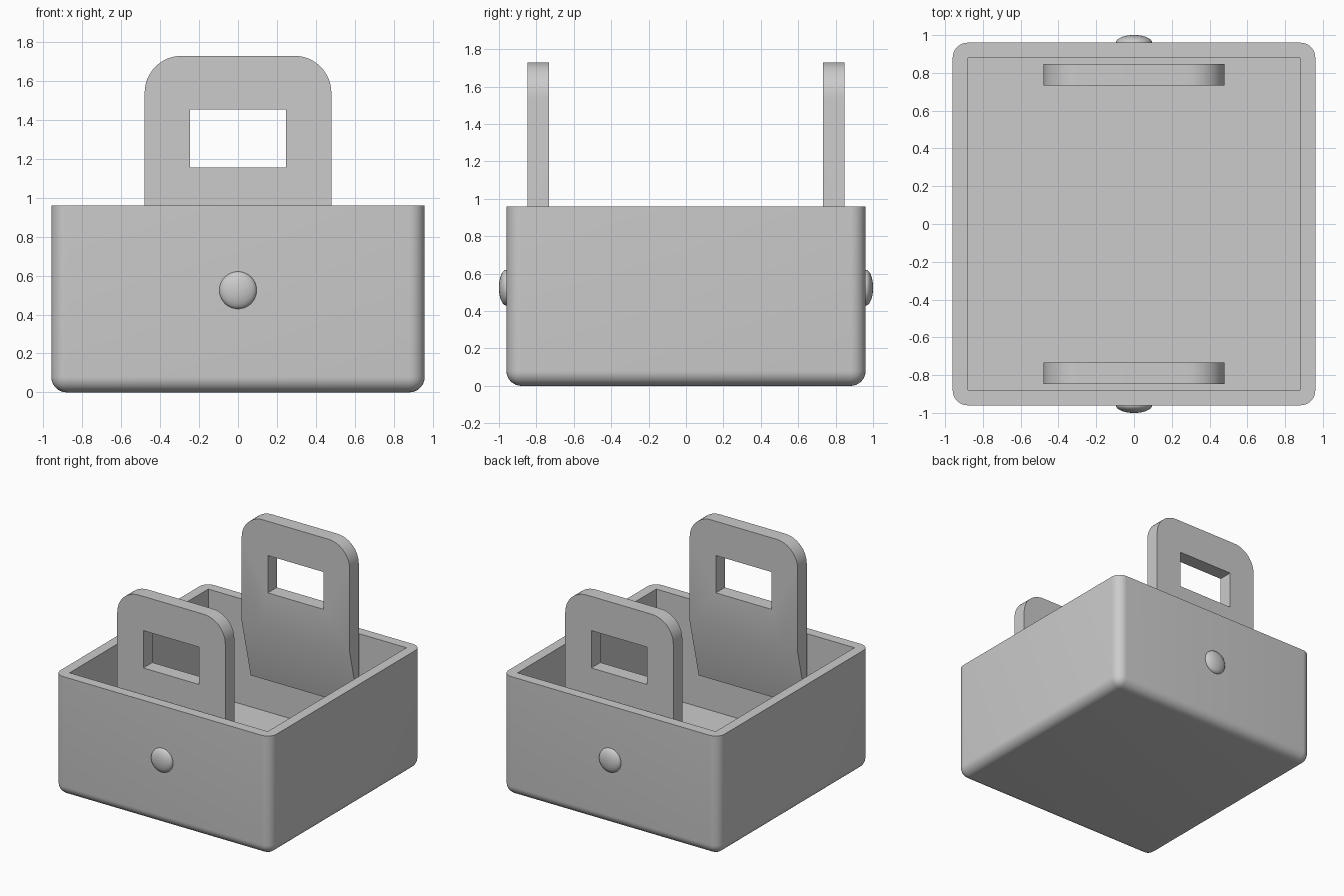
import bpy, bmesh, math
from mathutils import Vector

if "Cube" in bpy.data.objects:
    bpy.data.objects.remove(bpy.data.objects["Cube"])

grey = bpy.data.materials.new("plain grey")
grey.diffuse_color = (0.6, 0.6, 0.6, 1)
grey.use_nodes = True
grey.node_tree.nodes["Principled BSDF"].inputs["Base Color"].default_value = grey.diffuse_color

HALF, HEIGHT, WALL, FLOOR = 0.96, 0.96, 0.113, 0.115
INNER = HALF - WALL


def finish(bm, name, mirror=False):
    """Turn a bmesh into a shaded object, optionally mirrored front to back."""
    bmesh.ops.recalc_face_normals(bm, faces=bm.faces[:])
    mesh = bpy.data.meshes.new(name)
    bm.to_mesh(mesh)
    bm.free()
    mesh.materials.append(grey)
    ob = bpy.data.objects.new(name, mesh)
    bpy.context.collection.objects.link(ob)
    if mirror:
        mod = ob.modifiers.new("front_to_back", 'MIRROR')
        mod.use_axis = (False, True, False)
        mod.use_mirror_merge = False
    bpy.ops.object.select_all(action='DESELECT')
    ob.select_set(True)
    bpy.context.view_layer.objects.active = ob
    bpy.ops.object.shade_smooth_by_angle(angle=math.radians(30))
    return ob


# Open box: rounded uprights and base, sharp rim, square cavity
bm = bmesh.new()
bmesh.ops.create_cube(bm, size=1)
for v in bm.verts:
    v.co = Vector((v.co.x * 2 * HALF, v.co.y * 2 * HALF, (v.co.z + 0.5) * HEIGHT))
top = max(bm.faces, key=lambda f: f.calc_center_median().z)
bmesh.ops.inset_individual(bm, faces=[top], thickness=WALL)
cavity = bmesh.ops.extrude_discrete_faces(bm, faces=[top])["faces"][0]
bmesh.ops.translate(bm, verts=cavity.verts[:], vec=(0, 0, FLOOR - HEIGHT))


def is_outer(v):
    return abs(v.co.x) > INNER + 0.01


rounded = [e for e in bm.edges
           if all(is_outer(v) for v in e.verts) and min(v.co.z for v in e.verts) < 0.01]
bmesh.ops.bevel(bm, geom=rounded, offset=0.08, offset_type='OFFSET', segments=8,
                profile=0.5, affect='EDGES')
finish(bm, "box")

# Handles: rounded plate with a grip hole, tapering into the wall below the rim
HW, TOP, LOW, R, THICK = 0.48, 1.73, 0.385, 0.19, 0.115
outline = [(-HW, LOW), (HW, LOW)]
for side, start in ((1, 0), (-1, 90)):
    for i in range(13):
        a = math.radians(start + 90 * i / 12)
        outline.append((side * (HW - R) + R * math.cos(a), TOP - R + R * math.sin(a)))
grip = [(-0.248, 1.155), (0.248, 1.155), (0.248, 1.455), (-0.248, 1.455)]

bm = bmesh.new()
edges = []
for loop in (outline, grip):
    vs = [bm.verts.new((x, -INNER, z)) for x, z in loop]
    edges += [bm.edges.new((vs[i - 1], vs[i])) for i in range(len(vs))]
bmesh.ops.triangle_fill(bm, edges=edges, use_beauty=True, normal=(0, -1, 0))
ext = bmesh.ops.extrude_face_region(bm, geom=bm.faces[:])["geom"]
bmesh.ops.translate(bm, verts=[g for g in ext if isinstance(g, bmesh.types.BMVert)],
                    vec=(0, THICK, 0))
bmesh.ops.recalc_face_normals(bm, faces=bm.faces[:])
# Slice off the lower inner wedge and cap it
bmesh.ops.bisect_plane(bm, geom=bm.verts[:] + bm.edges[:] + bm.faces[:], dist=1e-5,
                       plane_co=(0, -INNER, LOW + 0.002),
                       plane_no=(0, 0.865 - LOW, -THICK), clear_outer=True)
bmesh.ops.holes_fill(bm, edges=[e for e in bm.edges if e.is_boundary], sides=0)
finish(bm, "handles", mirror=True)

# Flattened round studs on the front and back walls
bm = bmesh.new()
bmesh.ops.create_uvsphere(bm, u_segments=32, v_segments=20, radius=0.096)
for v in bm.verts:
    v.co = Vector((v.co.x, v.co.y * 0.42 - HALF, v.co.z + 0.525))
finish(bm, "studs", mirror=True)
